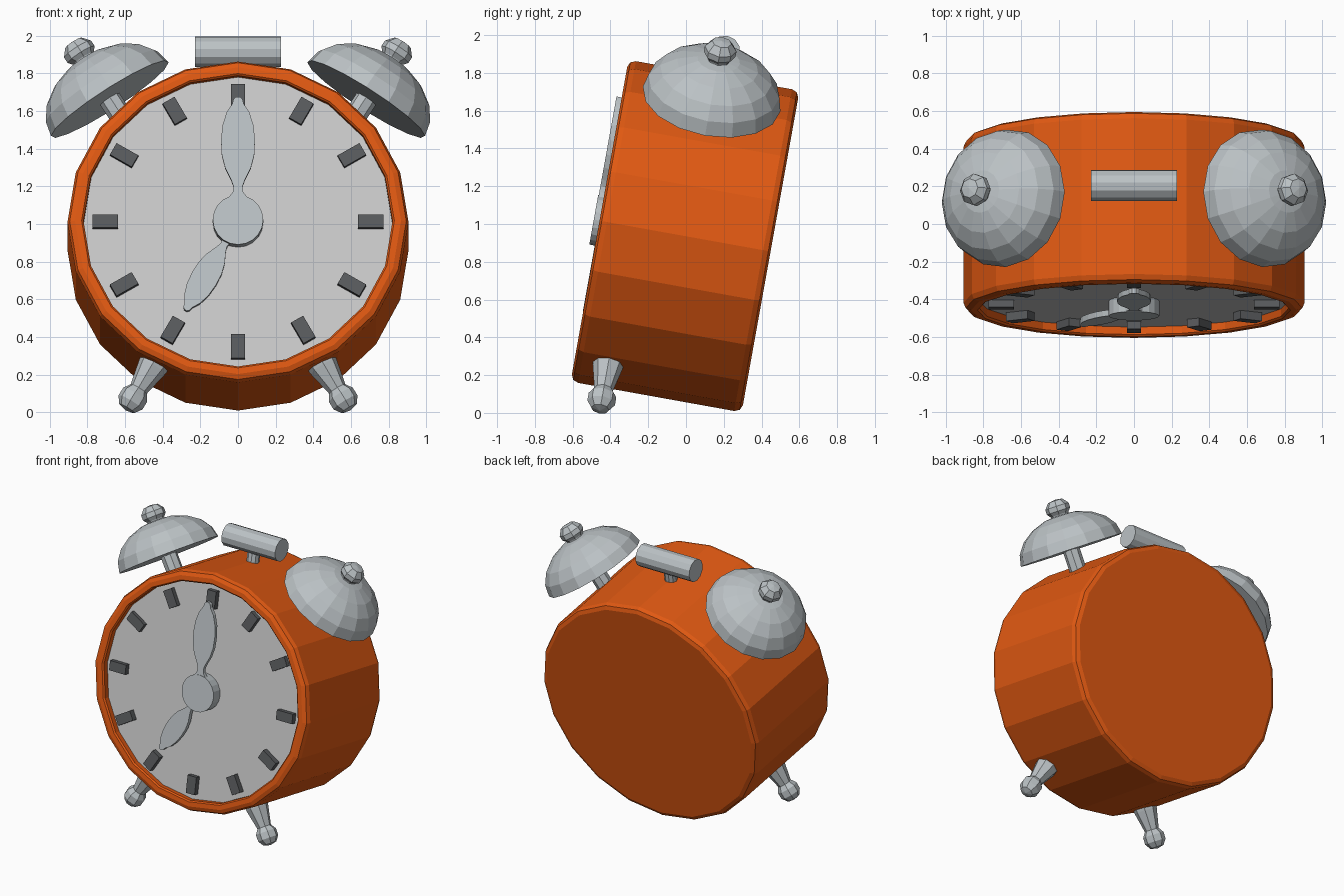
import bpy, bmesh
from math import radians, sin, cos, pi
from mathutils import Matrix

if "Cube" in bpy.data.objects:
    bpy.data.objects.remove(bpy.data.objects["Cube"])

R, T = Matrix.Rotation, Matrix.Translation

# Whole clock leans back; FRONT has its z axis pointing out of the dial
CLOCK = T((0, -0.005, 0.936)) @ R(radians(-10.2), 4, 'X')
FRONT = CLOCK @ R(pi / 2, 4, 'X')
SQUASH = FRONT @ Matrix.Diagonal((1, 0.956, 1, 1))


def material(name, colour):
    m = bpy.data.materials.new(name)
    m.diffuse_color = (*colour, 1)
    m.use_nodes = True
    m.node_tree.nodes["Principled BSDF"].inputs["Base Color"].default_value = m.diffuse_color
    return m


ORANGE = material("orange_paint", (0.75, 0.1, 0.006))
DARK = material("dark_grey", (0.1, 0.105, 0.11))
METAL = material("metal", (0.5, 0.54, 0.56))


def finish(name, bm, matrix, mat):
    bmesh.ops.remove_doubles(bm, verts=bm.verts, dist=1e-5)
    bmesh.ops.recalc_face_normals(bm, faces=bm.faces)
    mesh = bpy.data.meshes.new(name)
    bm.to_mesh(mesh)
    bm.free()
    ob = bpy.data.objects.new(name, mesh)
    ob.matrix_world = matrix
    if mat:
        mesh.materials.append(mat)
    bpy.context.collection.objects.link(ob)
    return ob


def lathe(name, profile, sides, matrix, mat=METAL):
    """Turn (radius, height) points around z; open ends are capped."""
    bm = bmesh.new()
    rings = [[bm.verts.new((r * cos(2 * pi * i / sides), r * sin(2 * pi * i / sides), z))
              for i in range(sides)] if r > 0 else [bm.verts.new((0, 0, z))]
             for r, z in profile]
    for a, b in zip(rings, rings[1:]):
        for i in range(sides):
            j = (i + 1) % sides
            quad = [a[i % len(a)], a[j % len(a)], b[j % len(b)], b[i % len(b)]]
            bm.faces.new(list(dict.fromkeys(quad)))
    for ring in (rings[0], rings[-1]):
        if len(ring) > 1:
            bm.faces.new(ring)
    return finish(name, bm, matrix, mat)


def prism(name, outline, z0, z1, matrix, mat=METAL):
    bm = bmesh.new()
    face = bm.faces.new([bm.verts.new((x, y, z0)) for x, y in outline])
    ext = bmesh.ops.extrude_face_region(bm, geom=[face], use_keep_orig=True)
    verts = [v for v in ext['geom'] if isinstance(v, bmesh.types.BMVert)]
    bmesh.ops.translate(bm, verts=verts, vec=(0, 0, z1 - z0))
    return finish(name, bm, matrix, mat)


# Case with rounded edges and a recessed front
lathe("case", [(0, -0.46), (0.865, -0.46), (0.893, -0.448), (0.905, -0.42),
               (0.905, 0.42), (0.893, 0.448), (0.865, 0.46), (0.83, 0.46),
               (0.82, 0.45), (0.82, 0.38), (0, 0.38)], 20, SQUASH, ORANGE)
lathe("dial", [(0.819, 0.379), (0.819, 0.41)], 20, SQUASH, None)

# Hour markers
for h in range(12):
    prism(f"hour_marker_{h + 1}",
          [(-0.037, 0.638), (0.037, 0.638), (0.037, 0.773), (-0.037, 0.773)],
          0.405, 0.45, SQUASH @ R(-h * pi / 6, 4, 'Z'), DARK)

# Hands: half-width at each distance from the hub
LEAF = [(0.05, 0.0), (0.05, 0.12), (0.028, 0.15), (0.024, 0.18), (0.036, 0.215),
        (0.068, 0.28), (0.086, 0.35), (0.09, 0.43), (0.082, 0.51), (0.06, 0.58),
        (0.03, 0.625), (0.024, 0.65), (0.01, 0.663)]


def hand(name, width, length, z0, z1, angle):
    half = [(x * width, y * length) for x, y in LEAF]
    prism(name, half + [(-x, y) for x, y in reversed(half)], z0, z1,
          FRONT @ R(angle, 4, 'Z'))


hand("minute_hand", 1, 1, 0.46, 0.488, 0)
hand("hour_hand", 0.8, 0.84, 0.43, 0.462, radians(150))
lathe("hand_hub", [(0.134, 0.405), (0.134, 0.491)], 20, FRONT)

# Bells with posts and knobs, and feet, on both sides
DOME = [(0.37 * cos(radians(a)), 0.26 * sin(radians(a))) for a in (0, 18, 36, 54, 72)]
for side, label in ((-1, "left"), (1, "right")):
    bell = CLOCK @ T((side * 0.68, 0.01, 0.74)) @ R(side * radians(32.4), 4, 'Y')
    lathe(f"{label}_bell", DOME + [(0, 0.26)], 16, bell)
    lathe(f"{label}_bell_post", [(0.06, -0.3), (0.06, 0.05)], 8, bell)
    lathe(f"{label}_bell_knob", [(0.06, 0.2), (0.064, 0.26), (0.085, 0.285),
                                 (0.085, 0.32), (0.052, 0.36), (0, 0.368)], 8, bell)
    foot = CLOCK @ T((side * 0.557, -0.281, -0.925)) @ R(side * radians(149), 4, 'Y')
    lathe(f"{label}_foot", [(0.09, -0.3), (0.08, -0.2), (0.05, -0.058), (0.074, -0.022),
                            (0.074, 0.026), (0.048, 0.064), (0, 0.077)], 8, foot)

# Top handle
lathe("handle_stem", [(0.045, 0.8), (0.045, 0.99)], 10, CLOCK @ T((0, 0.033, 0)))
lathe("handle", [(0.083, -0.227), (0.083, 0.227)], 12,
      CLOCK @ T((0, 0.033, 1.0)) @ R(pi / 2, 4, 'Y'))
